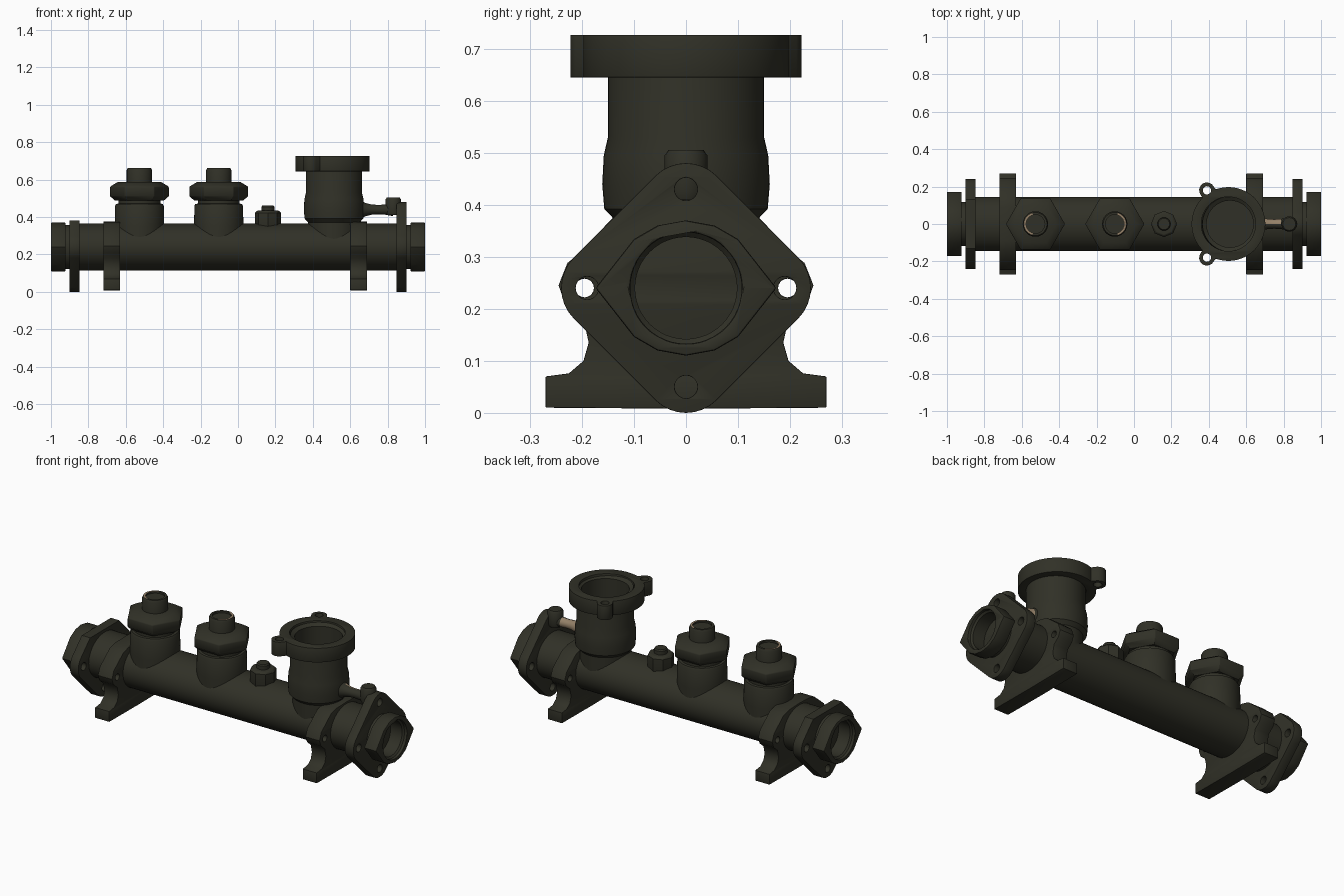
import bpy, bmesh, math
from mathutils import Matrix, Vector

if "Cube" in bpy.data.objects:
    bpy.data.objects.remove(bpy.data.objects["Cube"])


def material(name, rgb):
    m = bpy.data.materials.new(name)
    m.diffuse_color = (*rgb, 1)
    m.use_nodes = True
    m.node_tree.nodes["Principled BSDF"].inputs["Base Color"].default_value = m.diffuse_color
    return m


OLIVE = material("dark olive metal", (0.03, 0.03, 0.02))
TAN = material("bare tan metal", (0.30, 0.22, 0.14))
AXIS_Z = 0.24  # height of the main tube's centre line
# local (x, y, z) -> world (y, z, x): for parts along the tube
ALONG_X = Matrix.Translation((0, 0, AXIS_Z)) @ Matrix(
    ((0, 0, 1, 0), (1, 0, 0, 0), (0, 1, 0, 0), (0, 0, 0, 1)))
MIRROR_X = Matrix.Scale(-1, 4, (1, 0, 0))


def finish(name, bm, matrix, bevel=0.0, tan_rule=None):
    bmesh.ops.remove_doubles(bm, verts=bm.verts, dist=1e-5)
    bm.transform(matrix)
    bmesh.ops.recalc_face_normals(bm, faces=bm.faces)
    bm.normal_update()
    if tan_rule:
        for f in bm.faces:
            f.material_index = int(tan_rule(f.calc_center_median(), f.normal))
    mesh = bpy.data.meshes.new(name)
    bm.to_mesh(mesh)
    bm.free()
    mesh.materials.append(OLIVE)
    if tan_rule:
        mesh.materials.append(TAN)
    ob = bpy.data.objects.new(name, mesh)
    bpy.context.collection.objects.link(ob)
    bpy.ops.object.select_all(action='DESELECT')
    ob.select_set(True)
    bpy.context.view_layer.objects.active = ob
    if bevel:
        mod = ob.modifiers.new("soft_edges", 'BEVEL')
        mod.width, mod.segments, mod.limit_method = bevel, 2, 'ANGLE'
        mod.angle_limit = math.radians(50)
        bpy.ops.object.modifier_apply(modifier=mod.name)
    bpy.ops.object.shade_smooth_by_angle(angle=math.radians(35))
    return ob


def lathe(name, profile, matrix, sides=48, squash=1.0, bevel=0.0, tan_rule=None):
    """Turn (radius, height) points about local z."""
    bm = bmesh.new()
    rings = [[bm.verts.new((r * math.cos(a), r * math.sin(a) * squash, h))
              for a in (2 * math.pi * i / sides for i in range(sides))]
             for r, h in profile]
    for lo, hi in zip(rings, rings[1:]):
        for i in range(sides):
            j = (i + 1) % sides
            bm.faces.new((lo[i], lo[j], hi[j], hi[i]))
    return finish(name, bm, matrix, bevel, tan_rule)


def plate(name, loops, lo, hi, matrix, bevel=0.006):
    """Extrude an outline with holes from lo to hi along local z."""
    cu = bpy.data.curves.new(name, 'CURVE')
    cu.dimensions, cu.fill_mode, cu.extrude = '2D', 'BOTH', (hi - lo) / 2
    for pts in loops:
        sp = cu.splines.new('POLY')
        sp.points.add(len(pts) - 1)
        for p, (x, y) in zip(sp.points, pts):
            p.co = (x, y, 0, 1)
        sp.use_cyclic_u = True
    tmp = bpy.data.objects.new(name + "_outline", cu)
    bpy.context.collection.objects.link(tmp)
    bpy.context.view_layer.update()
    mesh = bpy.data.meshes.new_from_object(
        tmp.evaluated_get(bpy.context.evaluated_depsgraph_get()))
    bm = bmesh.new()
    bm.from_mesh(mesh)
    bpy.data.objects.remove(tmp)
    bpy.data.meshes.remove(mesh)
    return finish(name, bm, matrix @ Matrix.Translation((0, 0, (lo + hi) / 2)), bevel)


def circle(x, y, r, n=20):
    return [(x + r * math.cos(2 * math.pi * i / n), y + r * math.sin(2 * math.pi * i / n))
            for i in range(n)]


def mirrored(half):
    """Close a right-hand half outline by mirroring it over x = 0."""
    return half + [(-x, y) for x, y in reversed(half) if x > 1e-6]


def at(x, y=0, z=0):
    return Matrix.Translation((x, y, z))


# main tube
lathe("main_tube", [(0, -0.86), (0.145, -0.86), (0.145, 0.86), (0, 0.86)],
      ALONG_X, squash=0.87)

# end fittings: diamond flange, sleeve with bore, lozenge nut
diamond = []
for k in range(4):
    for s in range(-4, 5):
        a = math.radians(90 * k + s * 45 / 4)
        diamond.append((0.157 * round(math.cos(k * math.pi / 2)) + 0.083 * math.cos(a),
                        0.157 * round(math.sin(k * math.pi / 2)) + 0.083 * math.sin(a)))
clipped = [(max(-0.13, min(0.13, x)) if y > 0.14 else x, min(y, 0.143)) for x, y in diamond]
clipped = [p for i, p in enumerate(clipped) if p[1] < 0.143] 
top_at = next(i for i, p in enumerate(clipped) if p[0] < 0 and p[1] > 0)
clipped[top_at:top_at] = [(0.132, 0.143), (-0.132, 0.143)]
lower_holes = [circle(0.19, 0, 0.022), circle(-0.19, 0, 0.022), circle(0, -0.19, 0.022)]
nut_quarter = [(0.174, 0), (0.100, 0.094), (0.055, 0.120), (0, 0.130)]
nut = mirrored([(x, -y) for x, y in reversed(nut_quarter)] + nut_quarter[1:])

for side, flip in (("right", Matrix()), ("left", MIRROR_X)):
    m = flip @ ALONG_X
    outline = [diamond, circle(0, 0.19, 0.022)] if side == "right" else [clipped]
    plate(side + "_flange", outline + lower_holes, 0.848, 0.902, m)
    lathe(side + "_sleeve", [(0.118, 0.85), (0.118, 0.93), (0.108, 0.94), (0.108, 0.985),
                             (0.098, 0.975), (0.098, 0.865), (0, 0.865)], m)
    plate(side + "_end_nut", [nut, circle(0, 0, 0.107, 48)], 0.922, 1.0, m)

# mounting saddles with feet
saddle = mirrored([(0, 0.008), (0.27, 0.01), (0.27, 0.07), (0.225, 0.076), (0.197, 0.1),
                   (0.187, 0.135), (0.197, 0.18), (0.232, 0.21), (0.245, 0.245),
                   (0.228, 0.288), (0.14, 0.36), (0.09, 0.373), (0, 0.376)])
saddle = [(y, z - AXIS_Z) for y, z in saddle]
for side, x in (("right", 0.645), ("left", -0.675)):
    plate(side + "_saddle", [saddle, circle(0.195, 0, 0.018), circle(-0.195, 0, 0.018)],
          x - 0.045, x + 0.045, ALONG_X, 0.01)

# two capped ports
for side, x, sign in (("left", -0.527, -1), ("middle", -0.103, 1)):
    lathe(side + "_port", [(0.13, 0.24), (0.132, 0.35), (0.13, 0.46), (0.125, 0.47),
                           (0.112, 0.472), (0.112, 0.50), (0, 0.50)], at(x))
    lathe(side + "_hex_cap", [(0, 0.488), (0.13, 0.488), (0.158, 0.512), (0.158, 0.562),
                              (0.115, 0.588), (0, 0.588)], at(x), sides=6, bevel=0.004)
    lathe(side + "_cap_knob", [(0.068, 0.57), (0.068, 0.65), (0.062, 0.662), (0.05, 0.662),
                               (0.05, 0.652), (0, 0.652)], at(x), sides=24,
          tan_rule=lambda c, n: c.z > 0.655 and (c.x - x) * sign > 0.02 and n.z > 0.9)

# small bleed plug
lathe("plug_base", [(0, 0.32), (0.07, 0.32), (0.07, 0.422), (0.06, 0.434), (0, 0.434)],
      at(0.16), sides=8, bevel=0.004)
lathe("plug_tip", [(0.035, 0.42), (0.035, 0.455), (0.03, 0.462), (0, 0.462)], at(0.16), sides=20)

# large open port
PX = 0.513
lathe("inlet_port", [(0.135, 0.25), (0.138, 0.372), (0.157, 0.392), (0.161, 0.44),
                     (0.158, 0.495), (0.15, 0.53), (0.15, 0.70), (0.147, 0.718),
                     (0.125, 0.705), (0.125, 0.43), (0, 0.43)], at(PX))
# its flange: a disc with two bolt ears, as a polar outline
ears = [Vector((-0.115, 0.18)), Vector((-0.115, -0.18))]
rim = []
for i in range(144):
    d = Vector((math.cos(i * math.pi / 72), math.sin(i * math.pi / 72)))
    r = 0.197
    for e in ears:
        root = 0.042 ** 2 - (e.x * d.y - e.y * d.x) ** 2
        if root > 0 and e.dot(d) > 0:
            r = max(r, e.dot(d) + math.sqrt(root))
    rim.append(tuple(d * r))
plate("inlet_flange", [rim, circle(0, 0, 0.145, 48)] + [circle(e.x, e.y, 0.022) for e in ears],
      0.645, 0.726, at(0.505), 0.007)

# link rod from the inlet to the bolt boss on the right flange
lathe("link_rod", [(0.05, 0.655), (0.036, 0.68), (0.027, 0.715), (0.025, 0.75),
                   (0.027, 0.785), (0.035, 0.83)], at(0, 0, 0.2) @ ALONG_X, sides=24,
      tan_rule=lambda c, n: c.y > 0 and 0.68 < c.x < 0.80)
lathe("bolt_boss", [(0, 0.41), (0.035, 0.41), (0.041, 0.425), (0.041, 0.495),
                    (0.034, 0.505), (0, 0.505)], at(0.83), sides=24)
